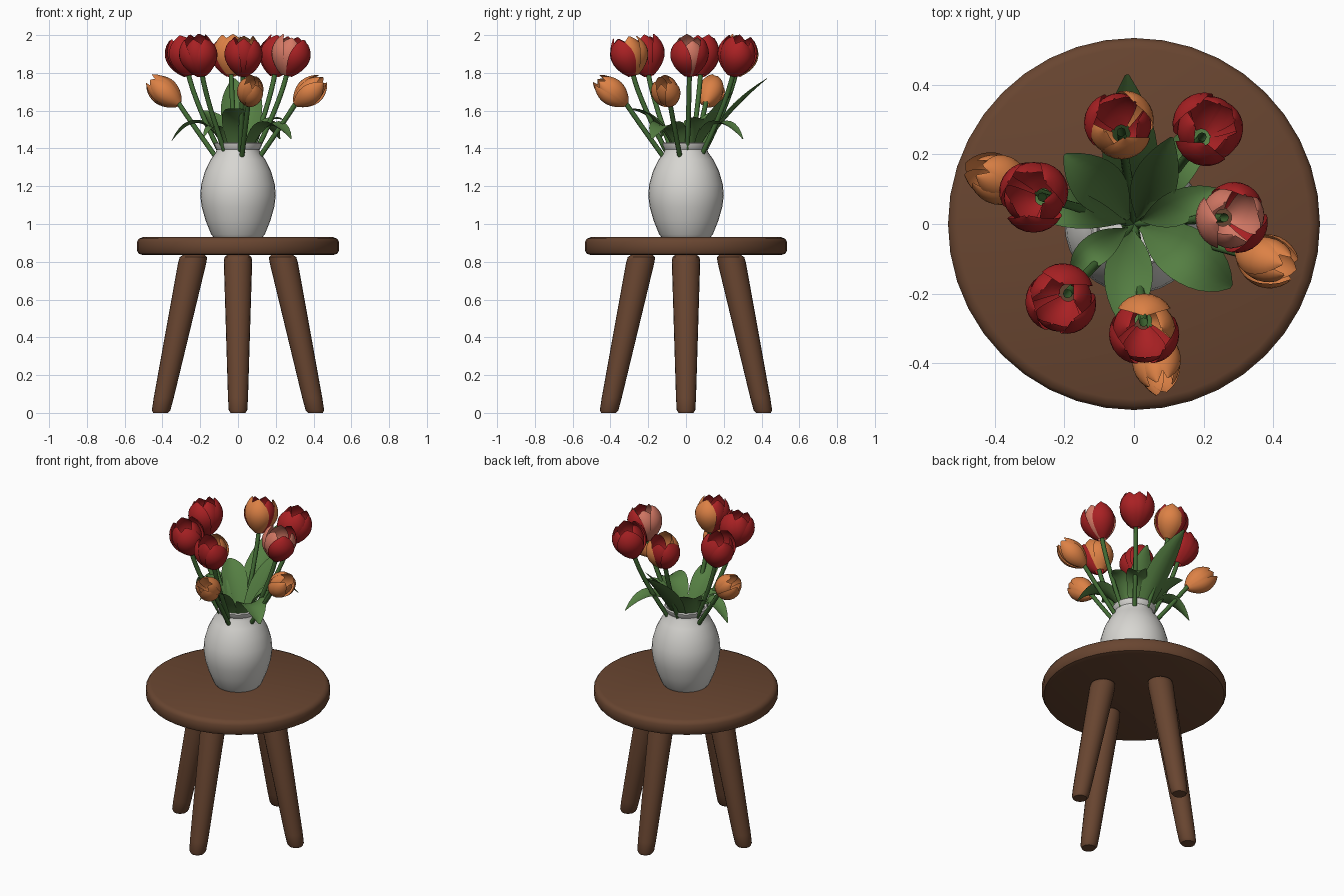
import bpy, bmesh, math, random
from mathutils import Vector

random.seed(4)
if "Cube" in bpy.data.objects:
    bpy.data.objects.remove(bpy.data.objects["Cube"], do_unlink=True)


def material(name, rgb):
    m = bpy.data.materials.new(name)
    m.use_nodes = True
    m.diffuse_color = (*rgb, 1)
    bsdf = next(n for n in m.node_tree.nodes if n.type == 'BSDF_PRINCIPLED')
    bsdf.inputs["Base Color"].default_value = (*rgb, 1)
    return m


WOOD = material("brown wood", (0.14, 0.06, 0.03))
CERAMIC = material("white ceramic", (0.68, 0.67, 0.64))
RED = material("red petal", (0.40, 0.015, 0.017))
ORANGE = material("orange petal", (0.72, 0.22, 0.06))
PINK = material("pink petal", (0.66, 0.19, 0.13))
LEAF = material("leaf green", (0.09, 0.21, 0.055))
STEM = material("stem green", (0.055, 0.15, 0.035))


def finish(name, bm, mats, angle=40):
    me = bpy.data.meshes.new(name)
    bm.to_mesh(me)
    bm.free()
    ob = bpy.data.objects.new(name, me)
    bpy.context.collection.objects.link(ob)
    for m in mats:
        me.materials.append(m)
    bpy.ops.object.select_all(action='DESELECT')
    ob.select_set(True)
    bpy.context.view_layer.objects.active = ob
    bpy.ops.object.shade_smooth_by_angle(angle=math.radians(angle))
    return ob


def skin(bm, rings, closed=False, index=0):
    """Bridge rows of points with quads."""
    rows = [[bm.verts.new(p) for p in r] for r in rings]
    n = len(rows[0])
    for a, b in zip(rows, rows[1:]):
        for i in range(n if closed else n - 1):
            j = (i + 1) % n
            bm.faces.new((a[i], a[j], b[j], b[i])).material_index = index
    return rows


def lathe(name, profile, sides, mat, lean=None, capped=True):
    """Turn (radius, z) pairs; lean maps z to an x, y offset."""
    bm = bmesh.new()
    rings = []
    for r, z in profile:
        off = lean(z) if lean else Vector((0, 0, 0))
        rings.append([off + Vector((r * math.cos(a), r * math.sin(a), z))
                      for a in (math.tau * i / sides for i in range(sides))])
    rows = skin(bm, rings, closed=True)
    if capped:
        bm.faces.new(rows[0][::-1])
        bm.faces.new(rows[-1])
    return finish(name, bm, [mat])


# Stool
lathe("stool_seat", [(0.5, 0.835), (0.525, 0.842), (0.535, 0.86), (0.535, 0.905),
                     (0.525, 0.922), (0.505, 0.93)], 40, WOOD)
for side, (dx, dy) in {"left": (1, 0), "right": (-1, 0),
                       "front": (0, -1), "back": (0, 1)}.items():
    lathe(side + "_leg", [(0.04, 0.0), (0.049, 0.015), (0.053, 0.08), (0.075, 0.8),
                          (0.072, 0.825), (0.055, 0.838)], 20, WOOD,
          lambda z: Vector((dx, dy, 0)) * (0.41 - 0.175 * z / 0.83))

# Vase, with an open hollow neck
lathe("vase", [(0.13, 0.93), (0.142, 0.945), (0.172, 1.02), (0.192, 1.09), (0.2, 1.15),
               (0.195, 1.21), (0.175, 1.28), (0.145, 1.34), (0.117, 1.38), (0.113, 1.395),
               (0.122, 1.41), (0.126, 1.425), (0.12, 1.432), (0.108, 1.425), (0.1, 1.39),
               (0.135, 1.32), (0.17, 1.2), (0.12, 0.97)], 32, CERAMIC)


def bezier(a, b, c, t):
    return a * (1 - t) ** 2 + b * (2 * t * (1 - t)) + c * t * t


def tulip_head(name, base, tip, radius, close, colours, turn):
    """Six overlapping cupped petals, outer and inner alternating."""
    axis = tip - base
    height = axis.length
    spin = Vector((0, 0, 1)).rotation_difference(axis)
    mats = list(dict.fromkeys(colours))
    bm = bmesh.new()
    for k in range(6):
        inner = k % 2
        mid = math.radians(turn + 60 * k)
        tall = height * random.uniform(0.95, 1.03)
        wide = radius * random.uniform(0.95, 1.05) * (0.87 if inner else 1)
        rows = []
        for i in range(11):
            t = i / 10
            r = wide * math.sin(math.pi * (0.05 + (close - 0.05) * t)) ** 0.7
            half = 0.92 * (1 - 0.985 * t ** 4) ** 0.6
            row = []
            for j in range(9):
                s = j / 4 - 1
                a = mid + s * half
                rr = r * (1 - 0.07 * s * s)
                row.append(base + spin @ Vector((rr * math.cos(a), rr * math.sin(a),
                                                 tall * t)))
            rows.append(row)
        skin(bm, rows, index=mats.index(colours[k]))
    finish(name, bm, mats, 60)


def stem(name, base, axis):
    """Round stalk curving from the vase up into the flower."""
    start = Vector((base.x * -0.1, base.y * -0.1, 1.15))
    bend = base - axis.normalized() * 0.2
    bm = bmesh.new()
    rings = []
    for i in range(11):
        p = bezier(start, bend, base + axis * 0.08, i / 10)
        d = bezier(start, bend, base, min(1, i / 10 + 0.01)) - bezier(start, bend, base, i / 10 - 0.01)
        q = Vector((0, 0, 1)).rotation_difference(d)
        rings.append([p + q @ Vector((0.013 * math.cos(a), 0.013 * math.sin(a), 0))
                      for a in (math.tau * k / 8 for k in range(8))])
    skin(bm, rings, closed=True)
    finish(name, bm, [STEM], 60)


# Tall open tulips: centre x, y, petal colours, turn
R, O, P = RED, ORANGE, PINK
tall = [(-0.04, 0.29, (O, R, R, O, O, R), 45),
        (0.215, 0.275, (R,) * 6, 10),
        (-0.29, 0.085, (R,) * 6, 30),
        (-0.21, -0.22, (R,) * 6, 75),
        (0.03, -0.31, (O, R, R, R, R, O), 90),
        (0.285, 0.02, (R, P, R, P, P, P), -45)]
for n, (x, y, cols, turn) in enumerate(tall, 1):
    c = Vector((x, y, 0))
    base = c * 0.9 + Vector((0, 0, 1.785))
    tip = c * 1.06 + Vector((0, 0, 1.988))
    tulip_head(f"tall_tulip_{n}", base, tip, 0.106, 0.82, cols, turn)
    stem(f"tall_stem_{n}", base, tip - base)

# Low, leaning tulip buds
low = [(-0.39, 0.13), (0.38, -0.105), (0.067, -0.395)]
for n, (x, y) in enumerate(low, 1):
    c = Vector((x, y, 0))
    base = c * 0.8 + Vector((0, 0, 1.635))
    tip = c * 1.19 + Vector((0, 0, 1.765))
    tulip_head(f"low_tulip_{n}", base, tip, 0.076, 0.88, (O,) * 6, 20 * n)
    stem(f"low_stem_{n}", base, (tip - base) + Vector((0, 0, 0.1)))


def leaf(name, bend, tip, half):
    """Cupped blade following a curved spine."""
    bend, tip = Vector(bend), Vector(tip)
    flat = Vector((tip.x, tip.y, 0)).normalized()
    start = flat * 0.02 + Vector((0, 0, 1.25))
    side = Vector((-flat.y, flat.x, 0))
    bm = bmesh.new()
    rows = []
    for i in range(15):
        t = i / 14
        p = bezier(start, bend, tip, t)
        d = (bend - start) * (1 - t) + (tip - bend) * t
        up = d.cross(side).normalized()
        w = half * max(0.03, math.sin(math.pi * t ** 1.35)) ** 0.75
        rows.append([p + side * (w * s) + up * (0.3 * w * s * s)
                     for s in (-1, -0.5, 0, 0.5, 1)])
    skin(bm, rows)
    finish(name, bm, [LEAF], 60)


# Leaves: bend point, tip, half width
leaves = [((0.12, -0.06, 1.66), (0.28, -0.18, 1.45), 0.08),
          ((-0.01, 0.13, 1.52), (-0.02, 0.43, 1.77), 0.08),
          ((0.08, 0.12, 1.68), (0.22, 0.3, 1.45), 0.06),
          ((-0.08, 0.1, 1.55), (-0.2, 0.2, 1.6), 0.075),
          ((0.05, 0.08, 1.5), (0.11, 0.25, 1.7), 0.065),
          ((-0.16, 0.04, 1.7), (-0.35, 0.08, 1.44), 0.055),
          ((-0.02, -0.1, 1.58), (-0.02, -0.31, 1.61), 0.07),
          ((-0.1, -0.06, 1.62), (-0.18, -0.13, 1.46), 0.045),
          ((0.1, 0.03, 1.6), (0.24, 0.1, 1.55), 0.05)]
for n, (bend, tip, half) in enumerate(leaves, 1):
    leaf(f"leaf_{n}", bend, tip, half)
